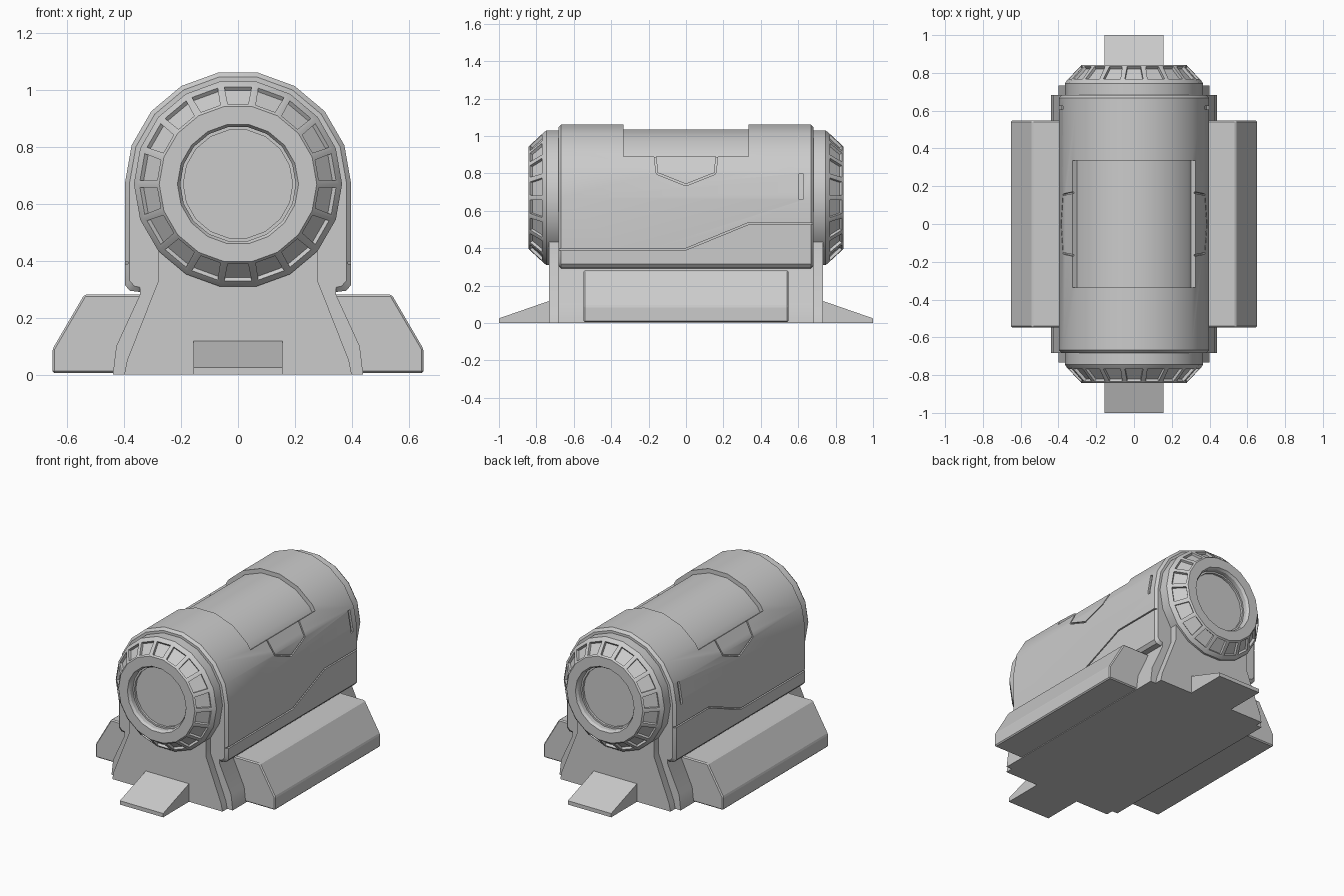
import bpy, bmesh, math

if "Cube" in bpy.data.objects:
    bpy.data.objects.remove(bpy.data.objects["Cube"])

CZ = 0.67                       # height of the barrel axis
COS10 = math.cos(math.radians(10))
grey = bpy.data.materials.new("plain_grey")
grey.diffuse_color = (0.6, 0.6, 0.6, 1)
grey.use_nodes = True
grey.node_tree.nodes["Principled BSDF"].inputs["Base Color"].default_value = grey.diffuse_color


def finish(name, bm, smooth=True):
    bmesh.ops.recalc_face_normals(bm, faces=bm.faces)
    me = bpy.data.meshes.new(name)
    bm.to_mesh(me)
    bm.free()
    ob = bpy.data.objects.new(name, me)
    me.materials.append(grey)
    bpy.context.collection.objects.link(ob)
    if smooth:
        shade(ob)
    return ob


def activate(ob):
    bpy.ops.object.select_all(action='DESELECT')
    ob.select_set(True)
    bpy.context.view_layer.objects.active = ob


def shade(ob):
    activate(ob)
    bpy.ops.object.shade_smooth_by_angle(angle=math.radians(30))


def loft(name, rings, smooth=True):
    """Closed solid through a row of matching rings."""
    bm = bmesh.new()
    vs = [[bm.verts.new(p) for p in r] for r in rings]
    n = len(rings[0])
    for a, b in zip(vs, vs[1:]):
        for i in range(n):
            j = (i + 1) % n
            bm.faces.new((a[i], a[j], b[j], b[i]))
    bm.faces.new(vs[0])
    bm.faces.new(vs[-1])
    return finish(name, bm, smooth)


def prism_y(name, pts, y0, y1, smooth=True):
    return loft(name, [[(x, y, z) for x, z in pts] for y in (y0, y1)], smooth)


def both(half):
    """Mirror a right-hand (x, z) outline to a full symmetric one."""
    return half + [(-x, z) for x, z in reversed(half)]


def cut(ob, cutter):
    m = ob.modifiers.new("cut", 'BOOLEAN')
    m.operation, m.solver, m.object = 'DIFFERENCE', 'EXACT', cutter
    activate(ob)
    bpy.ops.object.modifier_apply(modifier=m.name)
    bpy.data.objects.remove(cutter, do_unlink=True)


def polar(r, deg):
    a = math.radians(deg)
    return (r * math.cos(a), CZ + r * math.sin(a))


# Barrel housing: 18-sided arch with straight sides and chamfered ends
R = 0.398


def arch(d):
    return both([(0.34, 0.29 + d), (0.38 - d, 0.295 + d), (R - d, 0.315 + d)]
                + [polar(R - d, a) for a in (0, 20, 40, 60, 80)])


housing = loft("barrel_housing", [[(x, y, z) for x, z in arch(d)] for y, d in
               ((-0.683, 0.016), (-0.667, 0), (0.667, 0), (0.683, 0.016))], False)

# Recessed hatch on top of the barrel
edge = 0.37 * COS10 / math.cos(math.radians(4))
hatch = both([polar(0.55, 34), polar(edge, 34)] + [polar(0.37, a) for a in (40, 60, 80)])
hatch += [(-0.4, 1.3), (0.4, 1.3)]
cut(housing, prism_y("hatch_cutter", hatch, -0.335, 0.335, False))


# Panel grooves on both sides of the barrel
def surface_x(z):
    if z <= CZ:
        return R
    for a in (0, 20, 40, 60):
        (x0, z0), (x1, z1) = polar(R, a), polar(R, a + 20)
        if z <= z1:
            return x0 + (x1 - x0) * (z - z0) / (z1 - z0)
    return 0


def groove(path, width, side, depth=0.012):
    pts = []
    for (y0, z0), (y1, z1) in zip(path, path[1:]):
        pts += [(y0 + (y1 - y0) * t / 4, z0 + (z1 - z0) * t / 4) for t in range(4)]
    pts.append(path[-1])
    rings = []
    for i, (y, z) in enumerate(pts):
        a, b = pts[max(i - 1, 0)], pts[min(i + 1, len(pts) - 1)]
        dy, dz = b[0] - a[0], b[1] - a[1]
        k = width / 2 / math.hypot(dy, dz)
        l, r = (y - dz * k, z + dy * k), (y + dz * k, z - dy * k)
        rings.append([(side * (surface_x(l[1]) - depth), *l), (side * 0.5, *l),
                      (side * 0.5, *r), (side * (surface_x(r[1]) - depth), *r)])
    cut(housing, loft("groove_cutter", rings, False))


for side in (1, -1):
    groove([(-0.168, 0.91), (-0.155, 0.80), (0, 0.738), (0.155, 0.80), (0.168, 0.91)], 0.009, side)
    groove([(-0.72, 0.393), (0, 0.395), (0.33, 0.53), (0.72, 0.53)], 0.009, side)
    groove([(0.615, 0.66), (0.615, 0.80)], 0.02, side)
shade(housing)

# End caps: turned rings with 18 sunken vents and a recessed round window
CAP = [(0.366, 0.66), (0.366, 0.745), (0.355, 0.76), (0.277, 0.843), (0.213, 0.843),
       (0.203, 0.828), (0.203, 0.80), (0.192, 0.80), (0.192, 0.785)]
for s, name in ((-1, "front_cap"), (1, "back_cap")):
    bm = bmesh.new()
    rings = []
    for r, y in CAP:
        ring = [polar(r, 20 * i) for i in range(18)]
        rings.append([bm.verts.new((x, s * y, z)) for x, z in ring])
    vents = []
    for k, (a, b) in enumerate(zip(rings, rings[1:])):
        for i in range(18):
            j = (i + 1) % 18
            f = bm.faces.new((a[i], a[j], b[j], b[i]))
            if k == 2:
                vents.append(f)
    bm.faces.new(rings[0])
    bm.faces.new(rings[-1])
    bmesh.ops.recalc_face_normals(bm, faces=bm.faces)
    bmesh.ops.inset_individual(bm, faces=vents, thickness=0.018)
    bmesh.ops.inset_individual(bm, faces=vents, thickness=0.002, depth=-0.016)
    finish(name, bm)

# Pedestal: long narrow stand with a wider core between its ends
prism_y("pedestal", both([(0.40, 0.0), (0.39, 0.05), (0.28, 0.33), (0.28, 0.5)]), -0.732, 0.732)
prism_y("pedestal_core", both([(0.44, 0.0), (0.428, 0.10), (0.345, 0.28), (0.345, 0.31)]),
        -0.683, 0.683)

# Side skirts
for s, name in ((1, "right_skirt"), (-1, "left_skirt")):
    pts = [(0.335, 0.282), (0.54, 0.282), (0.652, 0.09), (0.652, 0.005), (0.40, 0.005), (0.40, 0.14)]
    ob = prism_y(name, [(s * x, z) for x, z in pts], -0.548, 0.548, False)
    m = ob.modifiers.new("soft_edges", 'BEVEL')
    m.width, m.segments = 0.007, 1
    activate(ob)
    bpy.ops.object.modifier_apply(modifier=m.name)

# Foot ramps at both ends
for s, name in ((-1, "front_ramp"), (1, "back_ramp")):
    pts = [(0.70, 0.0), (1.0, 0.0), (1.0, 0.025), (0.732, 0.118), (0.70, 0.118)]
    loft(name, [[(x, s * y, z) for y, z in pts] for x in (-0.157, 0.157)], False)
